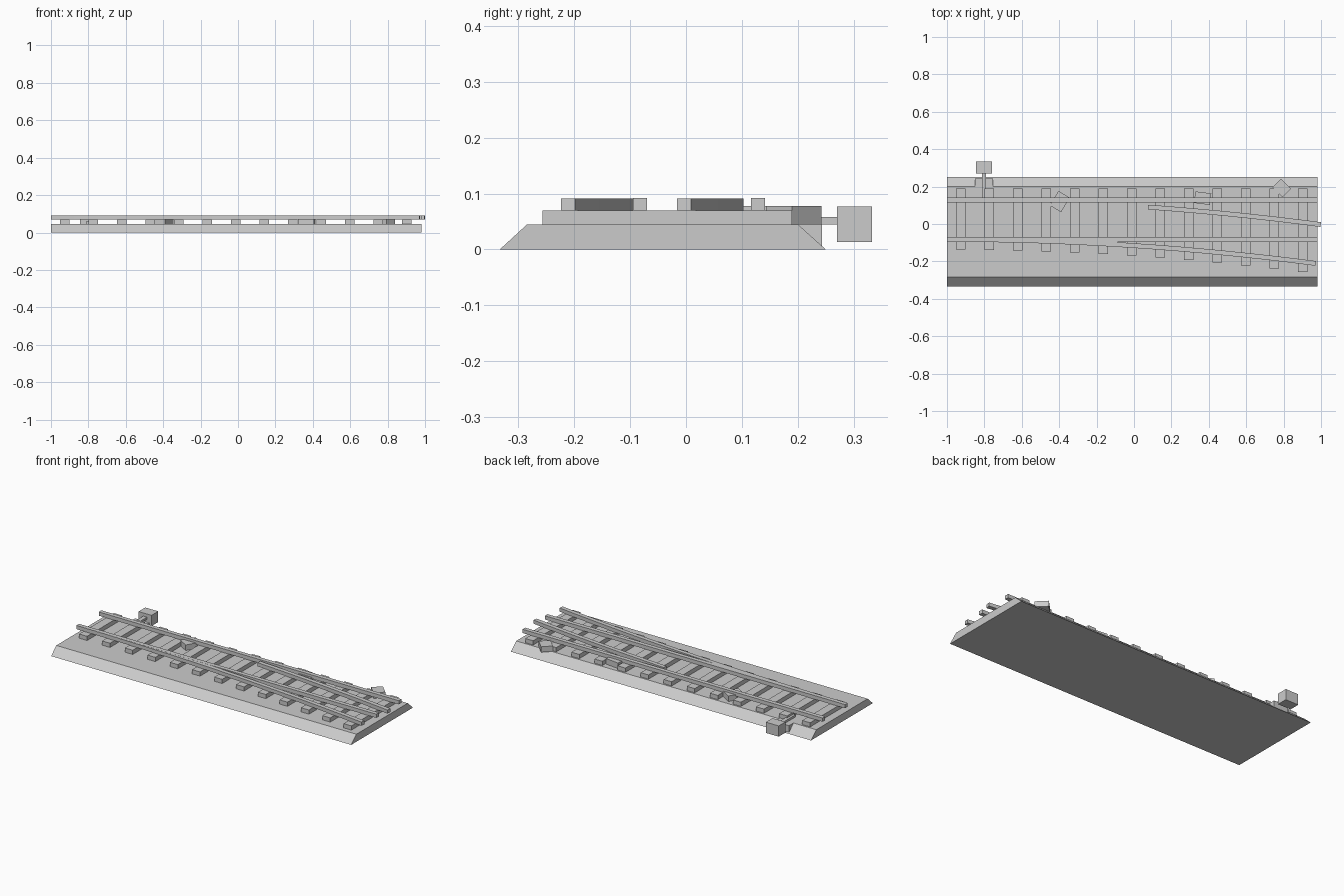
import bpy
import bmesh
from math import radians
from mathutils import Matrix

if "Cube" in bpy.data.objects:
    bpy.data.objects.remove(bpy.data.objects["Cube"], do_unlink=True)

grey = bpy.data.materials.new("plain grey")
grey.use_nodes = True
colour = (0.6, 0.6, 0.6, 1)
grey.diffuse_color = colour
grey.node_tree.nodes["Principled BSDF"].inputs["Base Color"].default_value = colour

BED_TOP, TIE_TOP, RAIL_TOP = 0.045, 0.07, 0.092
LEFT_END, RIGHT_END = -1.0, 0.98
RAIL_WIDTH = 0.025


def finish(name, bm):
    bmesh.ops.recalc_face_normals(bm, faces=bm.faces)
    mesh = bpy.data.meshes.new(name)
    bm.to_mesh(mesh)
    bm.free()
    mesh.materials.append(grey)
    obj = bpy.data.objects.new(name, mesh)
    bpy.context.collection.objects.link(obj)
    return obj


def box(name, x0, x1, y0, y1, z0, z1, turn=0):
    bm = bmesh.new()
    place = (Matrix.Translation(((x0 + x1) / 2, (y0 + y1) / 2, (z0 + z1) / 2))
             @ Matrix.Rotation(radians(turn), 4, "Z")
             @ Matrix.Diagonal((x1 - x0, y1 - y0, z1 - z0, 1)))
    bmesh.ops.create_cube(bm, size=1, matrix=place)
    return finish(name, bm)


def loft(name, sections):
    """Join matching cross-sections into a closed solid."""
    bm = bmesh.new()
    rings = [[bm.verts.new(p) for p in s] for s in sections]
    for a, b in zip(rings, rings[1:]):
        for i in range(len(a)):
            j = (i + 1) % len(a)
            bm.faces.new((a[i], a[j], b[j], b[i]))
    bm.faces.new(rings[0])
    bm.faces.new(rings[-1])
    return finish(name, bm)


def drift(x):
    """Sideways distance of the branch line from the main line."""
    return 0.033 * (x - LEFT_END) ** 2


# Ballast bed with sloping long sides
bed = [(-0.333, 0), (-0.284, BED_TOP), (0.2, BED_TOP), (0.25, 0)]
loft("ballast_bed", [[(x, y, z) for y, z in bed] for x in (LEFT_END, RIGHT_END)])

# Sleepers lengthen to carry the branch line
for i in range(13):
    x = -0.926 + i * 0.1523
    box(f"sleeper_{i + 1}", x - 0.026, x + 0.026, -0.137 - drift(x), 0.19,
        BED_TOP, TIE_TOP)

# Main rails
for name, y in (("main_rail_front", -0.0825), ("main_rail_back", 0.1285)):
    box(name, LEFT_END, RIGHT_END, y - RAIL_WIDTH / 2, y + RAIL_WIDTH / 2,
        TIE_TOP, RAIL_TOP)


# Curved branch rails
def branch_rail(name, start_y, x0, x1, steps=16):
    sections = []
    for i in range(steps + 1):
        x = x0 + (x1 - x0) * i / steps
        y = start_y - drift(x)
        lean = 0.066 * (x - LEFT_END)
        h = RAIL_WIDTH / 2
        sections.append([(x + s * h * lean, y + s * h, z) for s, z in
                         ((-1, TIE_TOP), (1, TIE_TOP), (1, RAIL_TOP - 0.0005),
                          (-1, RAIL_TOP - 0.0005))])
    loft(name, sections)


branch_rail("branch_rail_front", -0.0825, LEFT_END, 0.972)
branch_rail("branch_rail_back", 0.1285, 0.075, 0.998)

# Switch motor with its rod and bracket
box("switch_motor", -0.845, -0.76, 0.27, 0.333, 0.013, 0.077)
box("switch_rod", -0.814, -0.79, 0.13, 0.28, 0.045, 0.058)
box("switch_bracket", -0.85, -0.755, 0.19, 0.243, 0.004, BED_TOP + 0.0005)

# Loose slabs lying on the bed: centre, size, turn
for i, (x, y, w, d, turn) in enumerate([(0.79, 0.193, 0.065, 0.075, 45),
                                        (-0.397, 0.12, 0.07, 0.09, -31),
                                        (0.367, 0.138, 0.086, 0.062, -7)]):
    box(f"loose_slab_{i + 1}", x - w / 2, x + w / 2, y - d / 2, y + d / 2,
        BED_TOP, 0.078, turn)
